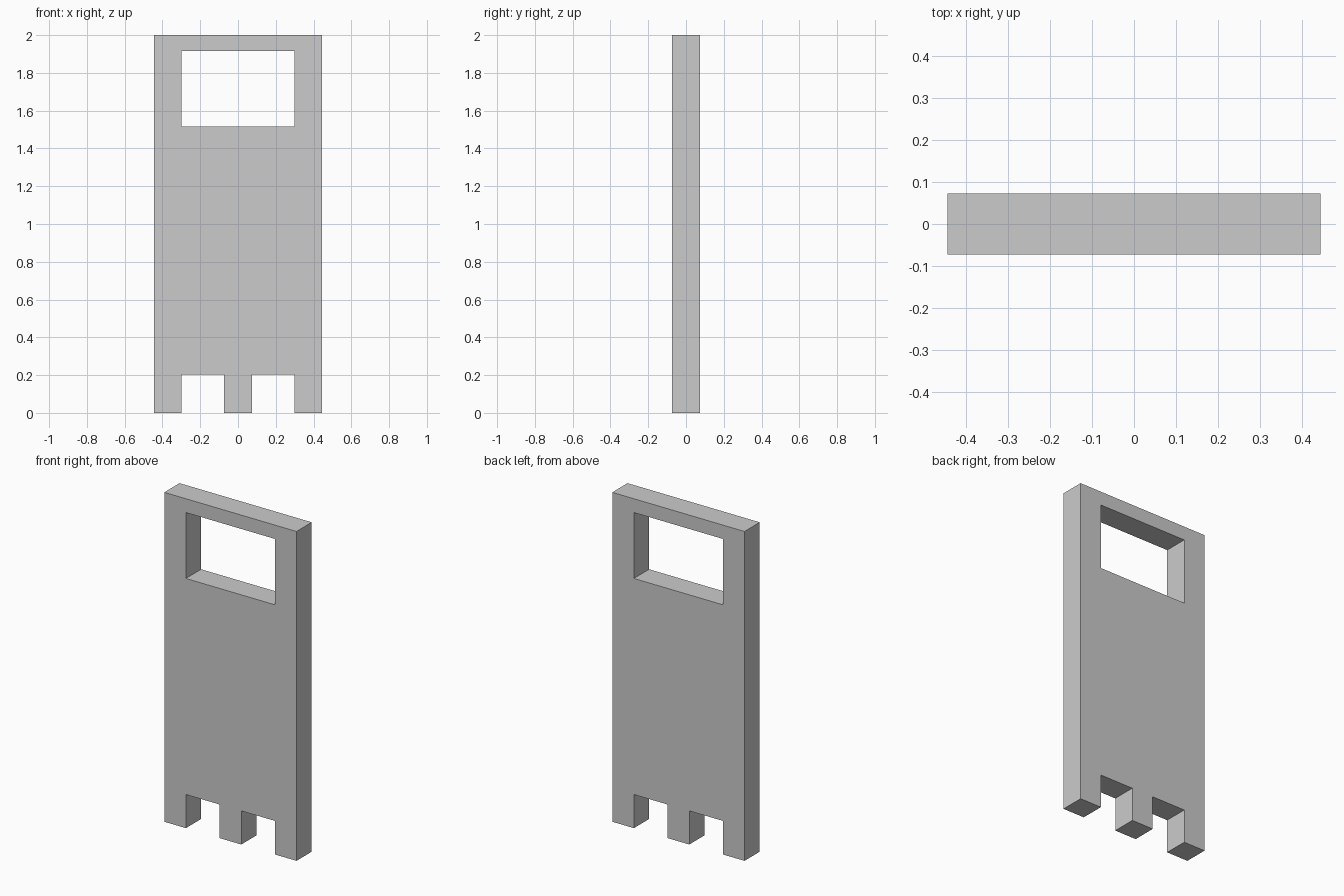
import bpy
import bmesh

if "Cube" in bpy.data.objects:
    bpy.data.objects.remove(bpy.data.objects["Cube"])

THICKNESS = 0.146

# Grid lines shared by the legs, the body and the window
xs = [-0.444, -0.299, -0.073, 0.073, 0.299, 0.444]
zs = [0.0, 0.204, 1.516, 1.916, 2.0]

# Open cells (column, row): two notches between the legs, then the window
openings = {(1, 0), (3, 0), (1, 2), (2, 2), (3, 2)}

# Front profile as a flat sheet of quads
bm = bmesh.new()
grid = [[bm.verts.new((x, 0, z)) for z in zs] for x in xs]
for i in range(len(xs) - 1):
    for j in range(len(zs) - 1):
        if (i, j) not in openings:
            bm.faces.new((grid[i][j], grid[i + 1][j],
                          grid[i + 1][j + 1], grid[i][j + 1]))

mesh = bpy.data.meshes.new("panel")
bm.to_mesh(mesh)
bm.free()
panel = bpy.data.objects.new("panel", mesh)
bpy.context.collection.objects.link(panel)

# Panel thickness, centred on y = 0
solid = panel.modifiers.new("thickness", 'SOLIDIFY')
solid.thickness = THICKNESS
solid.offset = 0
